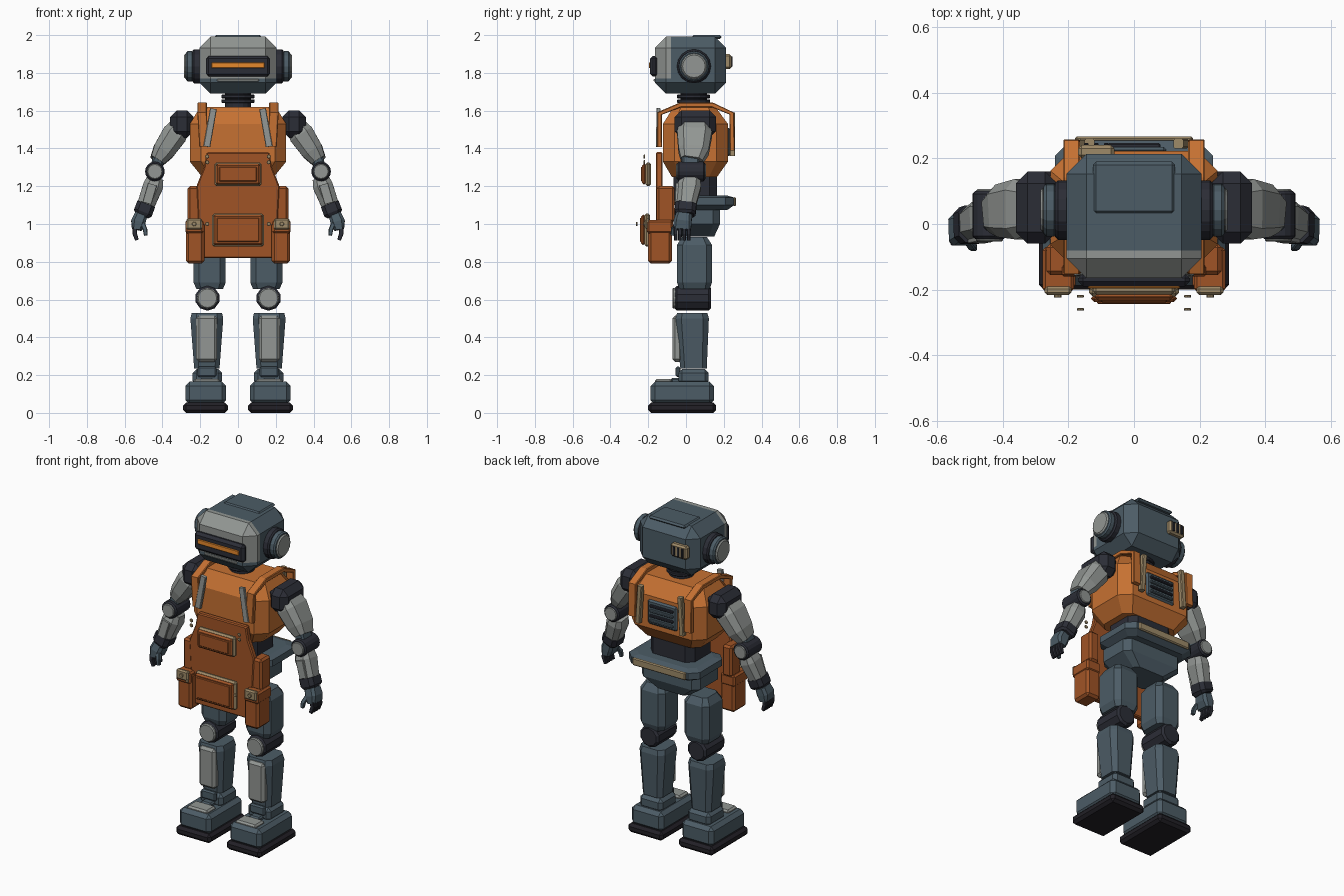
import bpy, bmesh, math
from mathutils import Vector, Matrix

if "Cube" in bpy.data.objects:
    bpy.data.objects.remove(bpy.data.objects["Cube"])


def material(name, rgb):
    lin = [(c / 255 / 12.92) if c < 11 else ((c / 255 + 0.055) / 1.055) ** 2.4 for c in rgb]
    m = bpy.data.materials.new(name)
    m.use_nodes = True
    m.diffuse_color = (*lin, 1)
    m.node_tree.nodes["Principled BSDF"].inputs["Base Color"].default_value = (*lin, 1)
    return m


STEEL = material("blue_steel", (76, 92, 102))
GREY = material("light_grey", (146, 150, 147))
DARK = material("dark_joint", (43, 45, 54))
ORANGE = material("orange_paint", (198, 113, 50))
LEATHER = material("brown_leather", (160, 84, 38))
TAN = material("tan_trim", (158, 138, 104))
SOLE = material("black_rubber", (34, 32, 38))
GLOW = material("amber_light", (235, 140, 45))


def finish(name, bm, mats, mirror=False):
    bmesh.ops.recalc_face_normals(bm, faces=bm.faces)
    me = bpy.data.meshes.new(name)
    bm.to_mesh(me)
    bm.free()
    ob = bpy.data.objects.new(name, me)
    bpy.context.collection.objects.link(ob)
    for m in mats if isinstance(mats, list) else [mats]:
        me.materials.append(m)
    if mirror:
        ob.modifiers.new("mirror", "MIRROR")
    return ob


def bevelled(bm, w):
    if w:
        bmesh.ops.bevel(bm, geom=bm.edges[:], offset=w, segments=1, affect='EDGES')


def block(lo, hi, bevel):
    bm = bmesh.new()
    lo, hi = Vector(lo), Vector(hi)
    mat = Matrix.Translation((lo + hi) / 2) @ Matrix.Diagonal((*(hi - lo), 1))
    bmesh.ops.create_cube(bm, size=1, matrix=mat)
    bevelled(bm, bevel)
    return bm


def box(name, lo, hi, mat, bevel=0.01, mirror=False):
    return finish(name, block(lo, hi, bevel), mat, mirror)


def loft(name, rings, mat, cut=0.3, flat=False, mirror=False):
    """Chamfered-rectangle rings (x, y, z, half width, half depth) joined along a path."""
    bm = bmesh.new()
    pts = [Vector(r[:3]) for r in rings]
    loops = []
    for i, r in enumerate(rings):
        d = pts[min(i + 1, len(pts) - 1)] - pts[max(i - 1, 0)]
        d = Vector((0, 0, 1)) if flat else d.normalized()
        u = Vector((0, 1, 0)).cross(d).normalized() if abs(d.x) > 0.01 else Vector((1, 0, 0))
        v = d.cross(u)
        a, b = r[3], r[4]
        c = cut * min(a, b)
        shape = [(a, b - c), (a - c, b), (c - a, b), (-a, b - c),
                 (-a, c - b), (c - a, -b), (a - c, -b), (a, c - b)]
        loops.append([bm.verts.new(pts[i] + u * x + v * y) for x, y in shape])
    for A, B in zip(loops, loops[1:]):
        for k in range(8):
            bm.faces.new((A[k], A[(k + 1) % 8], B[(k + 1) % 8], B[k]))
    bm.faces.new(loops[0])
    bm.faces.new(loops[-1])
    return finish(name, bm, mat, mirror)


def disc(name, a, b, r, mat, bevel=0.008, sides=16, mirror=False):
    bm = bmesh.new()
    a, b = Vector(a), Vector(b)
    rot = (b - a).to_track_quat('Z', 'Y').to_matrix().to_4x4()
    bmesh.ops.create_cone(bm, cap_ends=True, segments=sides, radius1=r, radius2=r,
                          depth=(b - a).length, matrix=Matrix.Translation((a + b) / 2) @ rot)
    rims = [e for e in bm.edges if any(len(f.verts) > 4 for f in e.link_faces)]
    bmesh.ops.bevel(bm, geom=rims, offset=bevel, segments=1, affect='EDGES')
    return finish(name, bm, mat, mirror)


# Head: the upper front shell is pale, the rest is steel
bm = block((-.205, -.165, 1.69), (.205, .213, 1.993), .06)
for co, no in (((0, -.08, 0), (0, 1, 0)), ((0, 0, 1.77), (0, 0, 1))):
    bmesh.ops.bisect_plane(bm, geom=bm.verts[:] + bm.edges[:] + bm.faces[:], plane_co=co, plane_no=no)
for f in bm.faces:
    c = f.calc_center_median()
    f.material_index = int(c.y < -.08 and c.z > 1.77)
finish("head", bm, [STEEL, GREY])
box("head_hatch", (-.125, .03, 1.98), (.125, .19, 2), STEEL)
box("visor_frame", (-.17, -.19, 1.78), (.17, -.15, 1.89), DARK, .015)
box("visor_light", (-.14, -.197, 1.825), (.14, -.188, 1.855), GLOW, .003)
box("chin_plate", (-.11, -.172, 1.755), (.11, -.16, 1.768), GREY, .003)
box("head_rear_box", (-.17, .2, 1.82), (-.06, .24, 1.9), TAN)
for i in range(3):
    x = -.152 + i * .03
    box(f"head_rear_rib_{i + 1}", (x, .235, 1.832), (x + .014, .246, 1.888), DARK, .002)
disc("ear_bases", (.19, .042, 1.835), (.24, .042, 1.835), .09, DARK, mirror=True)
disc("ear_drums", (.235, .042, 1.835), (.275, .042, 1.835), .08, STEEL, mirror=True)
disc("ear_caps", (.27, .042, 1.835), (.285, .042, 1.835), .068, GREY, mirror=True)

# Neck rings
disc("neck_core", (0, .04, 1.6), (0, .04, 1.7), .07, DARK)
for i, z in enumerate((1.64, 1.665)):
    disc(f"neck_ring_{i + 1}", (0, .04, z), (0, .04, z + .02), .088, DARK, .004)

# Torso, waist and hips
loft("torso", [(0, .045, 1.25, .19, .12), (0, .05, 1.33, .255, .172),
               (0, .05, 1.53, .255, .172), (0, .045, 1.62, .2, .11)], ORANGE, .35, True)
loft("abdomen", [(0, .05, 1.1, .15, .115), (0, .05, 1.27, .15, .115)], DARK, .35, True)
loft("waist_plate", [(0, .1, 1.075, .2, .12), (0, .1, 1.1, .24, .155),
                     (0, .1, 1.14, .24, .155), (0, .1, 1.15, .2, .12)], STEEL, .3, True)
box("waist_rear_bar", (-.18, .25, 1.095), (.18, .266, 1.142), TAN, .006)
loft("hips", [(0, .06, .935, .11, .09), (0, .06, 1.0, .2, .12), (0, .06, 1.08, .2, .12)],
     STEEL, .3, True)

# Rear vent
box("rear_vent", (-.1, .215, 1.36), (.1, .235, 1.51), STEEL)
for i in range(4):
    z = 1.38 + i * .03
    box(f"rear_vent_slat_{i + 1}", (-.08, .23, z), (.08, .246, z + .016), DARK if i % 2 else STEEL, .004)

# Harness straps running over the shoulders
strap = [(.18, -.14, 1.41), (.19, -.14, 1.585), (.19, -.03, 1.63),
         (.19, .14, 1.63), (.19, .242, 1.585), (.19, .245, 1.39)]
loft("shoulder_straps", [(*p, .025, .013) for p in strap], ORANGE, mirror=True)
loft("front_strap_plates", [(.165, -.15, 1.41, .018, .01), (.13, -.145, 1.61, .018, .01)], GREY, mirror=True)
loft("rear_strap_plates", [(.15, .245, 1.36, .015, .015), (.135, .245, 1.59, .015, .015)], TAN, mirror=True)

# Apron
outline = [(.165, 1.38), (.18, 1.3), (.22, 1.2), (.21, 1.0), (.2, .82)]
bm = bmesh.new()
front = [bm.verts.new((x, -.16, z)) for x, z in outline]
front += [bm.verts.new((-x, -.16, z)) for x, z in reversed(outline)]
out = bmesh.ops.extrude_face_region(bm, geom=[bm.faces.new(front)])
bmesh.ops.translate(bm, vec=(0, .035, 0), verts=[v for v in out["geom"] if isinstance(v, bmesh.types.BMVert)])
bevelled(bm, .006)
finish("apron", bm, LEATHER)


# Pockets with a tan backing and a raised leather panel
def pocket(name, w, z0, z1, y):
    box(name + "_trim", (-w, y, z0), (w, y + .03, z1), TAN, .01)
    box(name + "_front", (-w + .006, y - .018, z0 + .008), (w - .006, y + .004, z1 - .006), LEATHER, .01)
    box(name + "_panel", (-w + .025, y - .024, z0 + .025), (w - .025, y - .014, z1 - .022), LEATHER, .004)


pocket("chest_pocket", .125, 1.2, 1.325, -.215)
pocket("lap_pocket", .137, .88, 1.055, -.22)
for i, (y, z) in enumerate(((-.22, 1.357), (-.22, 1.327), (-.26, 1.0))):
    disc(f"rivets_{i + 1}", (.163, y - .004, z), (.163, y + .004, z), .011, TAN, .002, 8, True)

# Hip pouches and clips
box("upper_pouches", (.2, -.155, 1.01), (.267, -.06, 1.2), LEATHER, .012, True)
box("lower_pouches", (.178, -.2, .79), (.275, -.075, 1.01), LEATHER, .014, True)
box("pouch_flaps", (.182, -.207, .95), (.279, -.07, 1.02), LEATHER, .01, True)
box("pouch_clips", (.19, -.216, .97), (.272, -.19, 1.03), TAN, .008, True)
disc("clip_studs", (.232, -.224, 1.0), (.232, -.212, 1.0), .012, TAN, .002, 8, True)

# Arms
box("shoulders", (.235, -.06, 1.455), (.36, .16, 1.602), DARK, .036, True)
loft("upper_arms", [(.3, .045, 1.53, .05, .075), (.335, .045, 1.475, .067, .092),
                    (.395, .04, 1.385, .058, .08), (.428, .03, 1.335, .04, .058)], GREY, .5, mirror=True)
loft("elbow_links", [(.42, .025, 1.35, .03, .045), (.44, .025, 1.28, .03, .045)], STEEL, mirror=True)
disc("elbows", (.44, -.045, 1.278), (.44, .1, 1.278), .052, DARK, mirror=True)
disc("elbow_caps", (.44, -.053, 1.278), (.44, .106, 1.278), .041, GREY, .004, mirror=True)
loft("forearms", [(.438, .025, 1.24, .043, .052), (.45, .018, 1.2, .053, .062),
                  (.488, .002, 1.1, .046, .05)], GREY, .5, mirror=True)
loft("forearm_plates", [(.453, -.045, 1.21, .025, .01), (.482, -.05, 1.11, .025, .01)], GREY, mirror=True)
loft("wrists", [(.487, 0, 1.103, .05, .056), (.503, -.005, 1.06, .05, .056),
                (.51, -.005, 1.045, .038, .045)], DARK, .4, mirror=True)
loft("hands", [(.513, -.01, 1.05, .034, .042), (.528, -.018, 1.01, .038, .048),
               (.536, -.02, .97, .026, .046)], STEEL, .4, mirror=True)
for i in range(4):
    y = -.055 + i * .023
    loft(f"fingers_{i + 1}", [(.545, y, .985, .012, .01), (.547, y, .95, .012, .01),
                              (.535, y, .915, .01, .009)], DARK, mirror=True)
loft("thumbs", [(.508, -.045, 1.01, .012, .012), (.492, -.068, .97, .012, .012),
                (.488, -.072, .94, .01, .01)], STEEL, mirror=True)

# Legs
loft("thighs", [(.15, .045, .655, .07, .08), (.15, .045, .69, .085, .092),
                (.15, .045, .89, .085, .092), (.15, .045, .932, .06, .065)], STEEL, .35, True, True)
disc("knees", (.162, -.06, .607), (.162, .132, .607), .066, DARK, .012, 10, True)
disc("knee_caps", (.162, -.072, .607), (.162, -.05, .607), .055, GREY, .006, mirror=True)
loft("shins", [(.165, .04, .235, .067, .07), (.165, .033, .5, .087, .088),
               (.165, .033, .53, .08, .08)], STEEL, .35, True, True)
box("shin_plates", (.11, -.072, .27), (.222, -.02, .515), GREY, .015, True)

# Ankles and boots
box("ankles", (.085, -.04, .15), (.24, .12, .232), STEEL, .02, True)
box("ankle_pads", (.115, -.055, .19), (.215, -.03, .245), STEEL, .008, True)
box("boots", (.063, -.187, .045), (.278, .147, .165), STEEL, .022, True)
box("toe_plates", (.095, -.165, .15), (.235, -.075, .18), GREY, .01, True)
box("instep_plates", (.13, -.08, .155), (.2, -.03, .185), STEEL, .008, True)
box("soles", (.053, -.2, 0), (.29, .16, .055), SOLE, .016, True)
